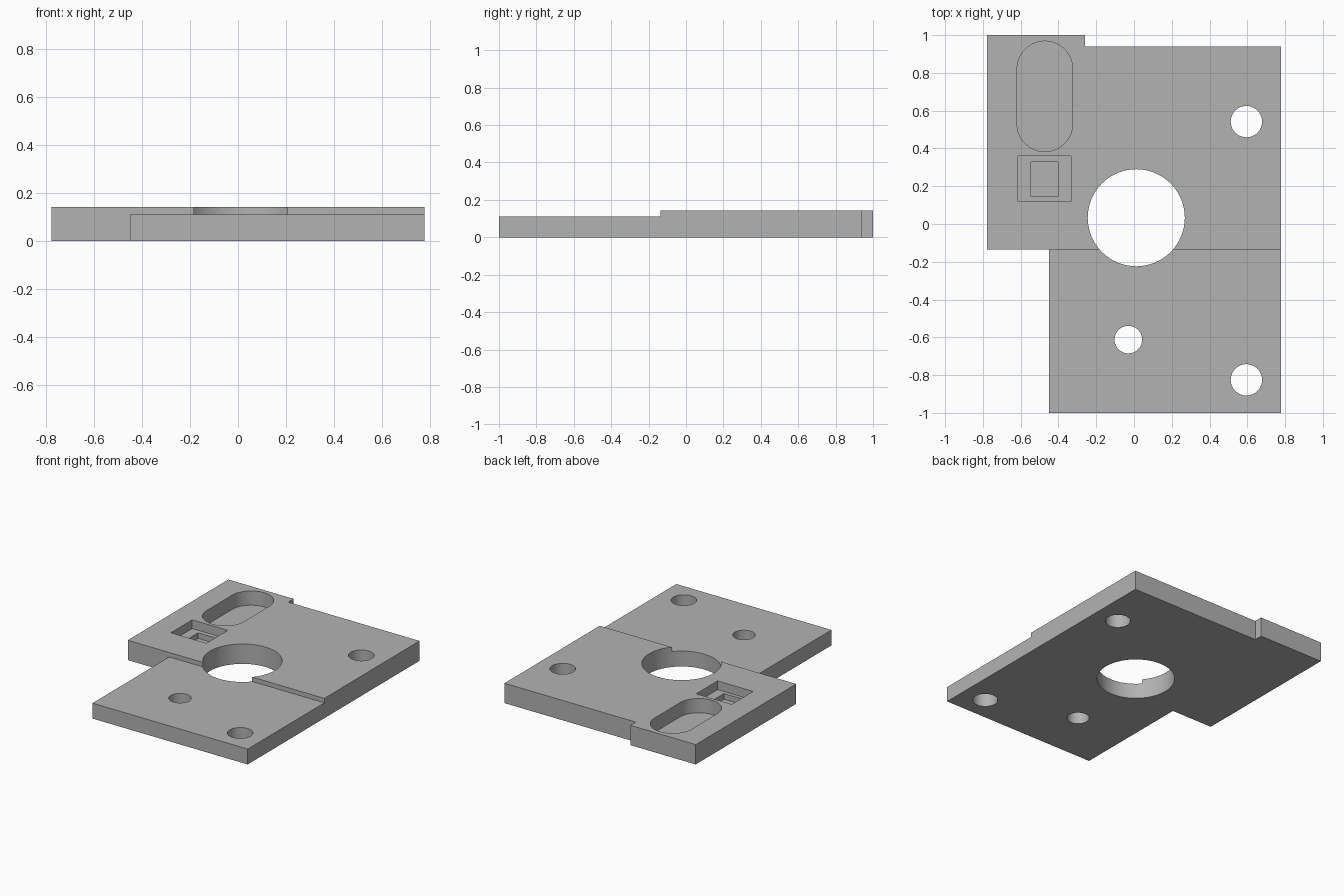
import bpy, bmesh, math

default = bpy.data.objects.get("Cube")
if default:
    bpy.data.objects.remove(default, do_unlink=True)

LOW, HIGH = 0.11, 0.142      # heights of the two deck levels
STEP_Y = -0.135              # where the deck steps up
RIGHT = 0.777

grey = bpy.data.materials.new("plain grey")
grey.use_nodes = True
grey.diffuse_color = (0.45, 0.45, 0.45, 1)
grey.node_tree.nodes["Principled BSDF"].inputs["Base Color"].default_value = grey.diffuse_color


def prism(name, outline, z0, z1):
    """Extrude a counter-clockwise outline from z0 to z1."""
    bm = bmesh.new()
    base = bm.faces.new([bm.verts.new((x, y, z0)) for x, y in outline])
    top = bmesh.ops.extrude_face_region(bm, geom=[base])["geom"]
    verts = [v for v in top if isinstance(v, bmesh.types.BMVert)]
    bmesh.ops.translate(bm, vec=(0, 0, z1 - z0), verts=verts)
    bmesh.ops.recalc_face_normals(bm, faces=bm.faces)
    mesh = bpy.data.meshes.new(name)
    bm.to_mesh(mesh)
    bm.free()
    mesh.materials.append(grey)
    obj = bpy.data.objects.new(name, mesh)
    bpy.context.collection.objects.link(obj)
    return obj


def rect(x0, x1, y0, y1):
    return [(x0, y0), (x1, y0), (x1, y1), (x0, y1)]


def arc(x, y, r, start, sweep, n):
    return [(x + r * math.cos(start + sweep * i / n),
             y + r * math.sin(start + sweep * i / n)) for i in range(n + 1)]


def circle(x, y, r):
    return arc(x, y, r, 0, 2 * math.pi, 64)[:-1]


def slot(x, y0, y1, r):
    return arc(x, y1 - r, r, 0, math.pi, 32) + arc(x, y0 + r, r, math.pi, math.pi, 32)


# Plate with a corner tab at the back and a cut-away front corner
plate = prism("mounting_plate", [
    (-0.45, -1), (RIGHT, -1), (RIGHT, 0.94), (-0.26, 0.94),
    (-0.26, 1), (-RIGHT, 1), (-RIGHT, STEP_Y), (-0.45, STEP_Y)], 0, HIGH)

# Cutters: lowered front deck, through holes, slot and two-level pocket
cuts = [
    ("front_step", rect(-1, 1, -1.2, STEP_Y), LOW),
    ("centre_bore", circle(0.012, 0.033, 0.257), -0.1),
    ("back_screw_hole", circle(0.595, 0.542, 0.083), -0.1),
    ("front_screw_hole", circle(0.595, -0.825, 0.083), -0.1),
    ("middle_screw_hole", circle(-0.03, -0.612, 0.073), -0.1),
    ("long_slot", slot(-0.472, 0.383, 0.968, 0.147), 0.04),
    ("pocket", rect(-0.614, -0.333, 0.119, 0.36), 0.08),
    ("inner_pocket", rect(-0.545, -0.402, 0.146, 0.328), 0.04),
]
bpy.context.view_layer.objects.active = plate
for name, outline, floor in cuts:
    cutter = prism(name + "_cutter", outline, floor, 0.3)
    cutter.hide_render = True
    mod = plate.modifiers.new(name, "BOOLEAN")
    mod.operation = "DIFFERENCE"
    mod.solver = "EXACT"
    mod.object = cutter
    bpy.ops.object.modifier_apply(modifier=name)
    bpy.data.objects.remove(cutter, do_unlink=True)

# Smooth bores with crisp edges
bpy.ops.object.select_all(action="DESELECT")
plate.select_set(True)
bpy.ops.object.shade_smooth_by_angle(angle=math.radians(30))
